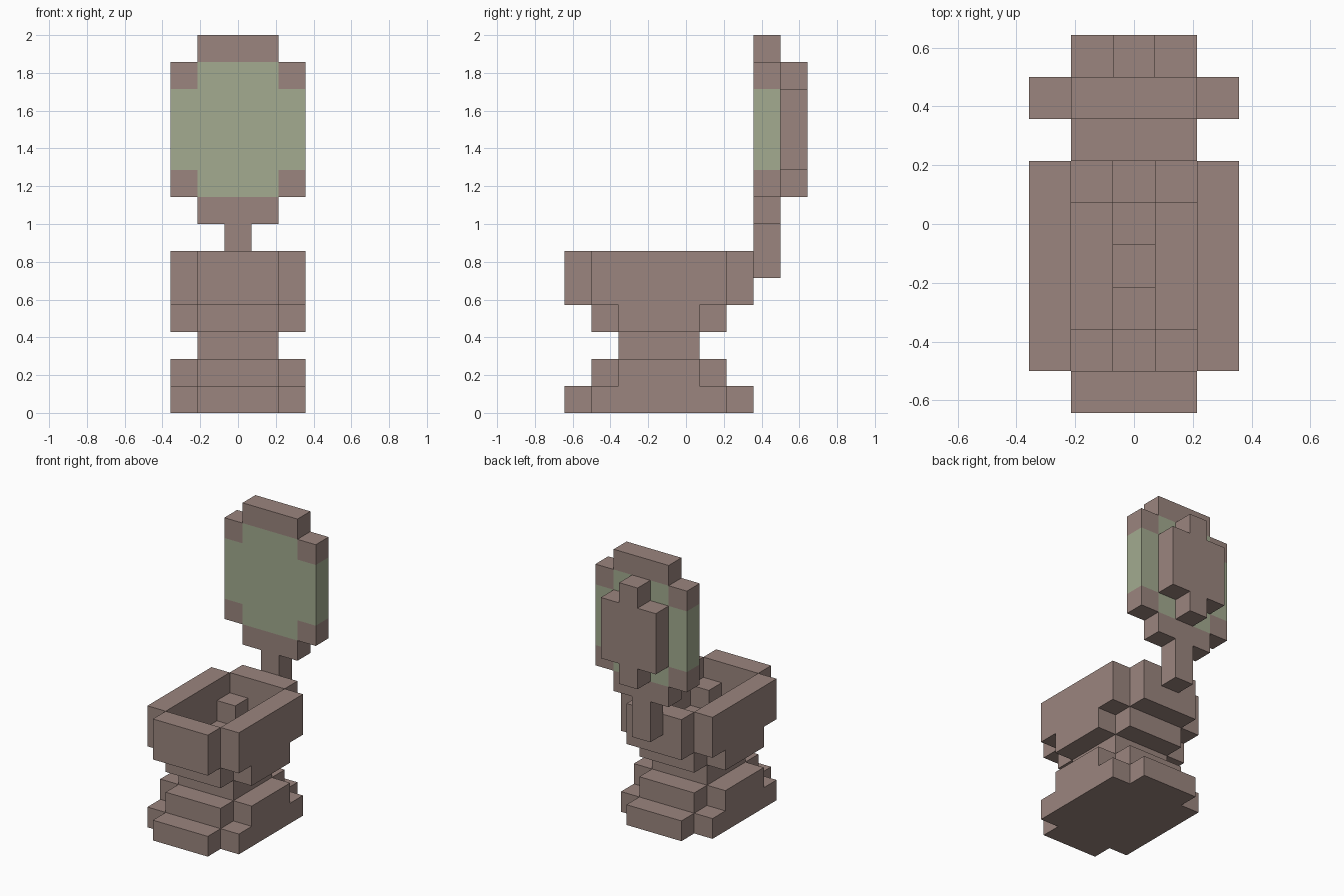
import bpy, bmesh
from mathutils import Vector

cube = bpy.data.objects.get("Cube")
if cube:
    bpy.data.objects.remove(cube)

U = 2 / 14                        # edge of one block
ORIGIN = Vector((-2.5, -4.5, 0))  # grid corner, in blocks


def material(name, rgb):
    m = bpy.data.materials.new(name)
    m.use_nodes = True
    m.diffuse_color = (*rgb, 1)
    bsdf = next(n for n in m.node_tree.nodes if n.type == 'BSDF_PRINCIPLED')
    bsdf.inputs["Base Color"].default_value = (*rgb, 1)
    bsdf.inputs["Roughness"].default_value = 0.8
    return m


brown = material("dusty_brown", (0.328, 0.235, 0.209))
green = material("sage_green", (0.366, 0.407, 0.279))


def box(x0, x1, y0, y1, z0, z1):
    """Blocks filling a range of the grid, end values excluded."""
    return {(x, y, z) for x in range(x0, x1)
            for y in range(y0, y1) for z in range(z0, z1)}


def part(name, cells, mat):
    """One object made of the outer skin of the given blocks."""
    bm = bmesh.new()
    verts = {}

    def vert(p):
        key = tuple(p)
        if key not in verts:
            verts[key] = bm.verts.new((Vector(p) + ORIGIN) * U)
        return verts[key]

    for c in sorted(cells):
        for axis in range(3):
            for side in (0, 1):
                n = list(c)
                n[axis] += 2 * side - 1
                if tuple(n) in cells:
                    continue
                a, b = (axis + 1) % 3, (axis + 2) % 3
                ring = []
                for da, db in ((0, 0), (1, 0), (1, 1), (0, 1)):
                    p = list(c)
                    p[axis] += side
                    p[a] += da
                    p[b] += db
                    ring.append(vert(p))
                bm.faces.new(ring if side else ring[::-1])
    # merge flat neighbouring faces
    bmesh.ops.dissolve_limit(bm, angle_limit=0.01, verts=bm.verts[:], edges=bm.edges[:])
    me = bpy.data.meshes.new(name)
    bm.to_mesh(me)
    bm.free()
    me.materials.append(mat)
    ob = bpy.data.objects.new(name, me)
    bpy.context.collection.objects.link(ob)
    return ob


# stepped foot, each layer a notched rectangle
foot = box(0, 5, 1, 6, 0, 1) | box(1, 4, 0, 7, 0, 1)
foot |= box(0, 5, 2, 5, 1, 2) | box(1, 4, 1, 6, 1, 2)
part("foot", foot, brown)

# narrow stem with a small pit in its top
part("stem", box(1, 4, 2, 5, 2, 3) - box(2, 3, 3, 4, 2, 3), brown)

# basin: lower layer with a slot, then two layers of wall
basin = box(0, 5, 2, 5, 3, 4) | box(1, 4, 1, 6, 3, 4)
basin -= box(2, 3, 2, 5, 3, 4)
walls = box(0, 5, 1, 6, 4, 6) | box(1, 4, 0, 7, 4, 6)
basin |= walls - box(1, 4, 1, 6, 4, 6)
for x in (1, 3):                  # inner corner blocks
    for y in (1, 5):
        basin.add((x, y, 4))
part("basin", basin, brown)

# upright panel behind the basin
part("panel_post", box(2, 3, 7, 8, 5, 7), brown)
disc = box(1, 4, 7, 8, 7, 14) | box(0, 5, 7, 8, 8, 13)
glass = box(1, 4, 7, 8, 8, 13) | box(0, 5, 7, 8, 9, 12)
part("panel_glass", glass, green)
part("panel_frame", disc - glass, brown)
part("panel_backing", box(1, 4, 8, 9, 9, 12) | box(2, 3, 8, 9, 8, 13), brown)
